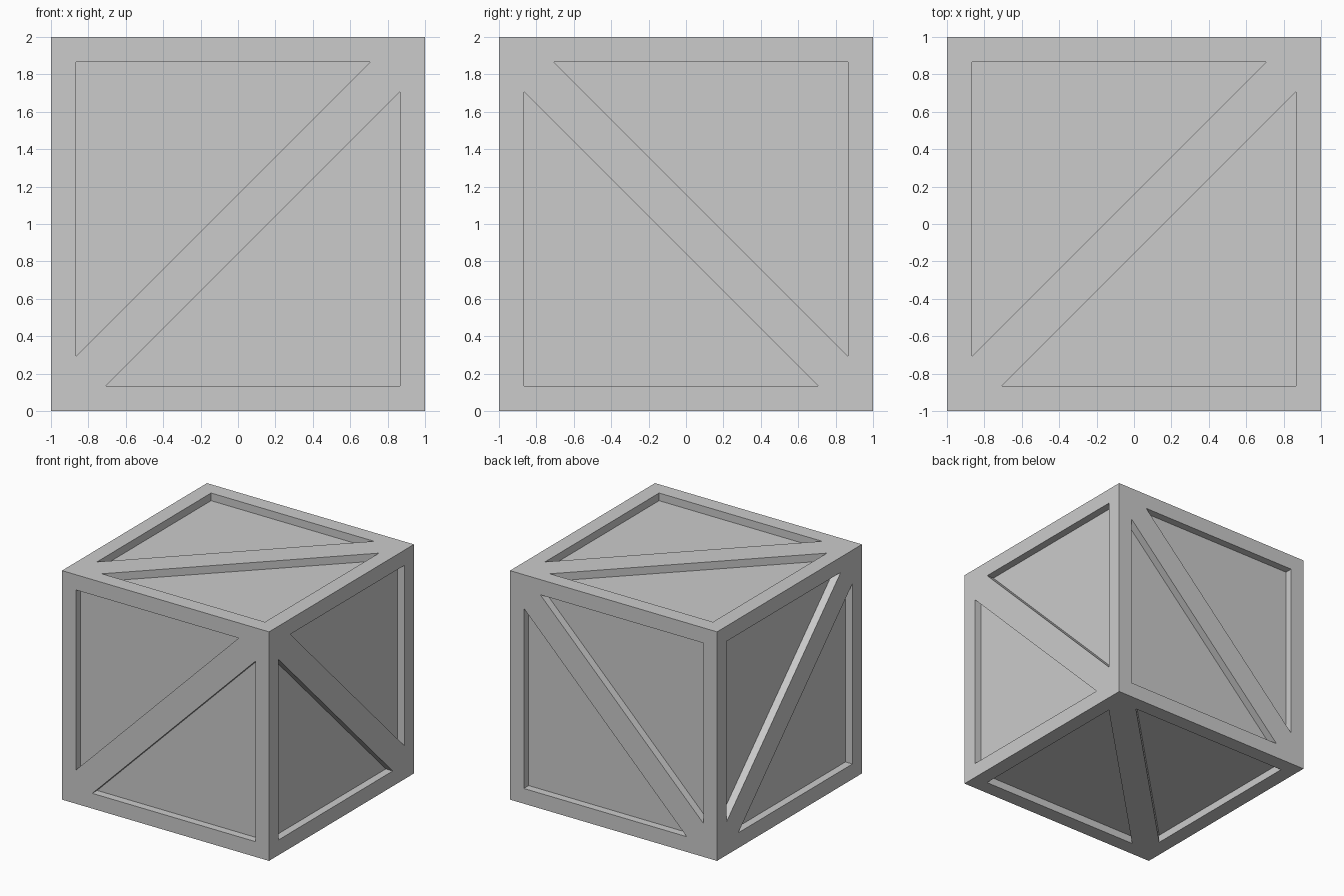
import bpy, bmesh
from mathutils import Matrix, Vector

if "Cube" in bpy.data.objects:
    bpy.data.objects.remove(bpy.data.objects["Cube"])

INNER = 0.867   # inner edge of the border
TIP = 0.707     # tip of each triangle beside the diagonal brace
DEPTH = 0.067   # recess depth

X, Y, Z = Vector((1, 0, 0)), Vector((0, 1, 0)), Vector((0, 0, 1))
# Local u, v axes of each side (outward = u x v); the brace runs along u = v
SIDES = [(X, Y), (Y, X), (X, Z), (Z, X), (-Z, Y), (Y, -Z)]

bm = bmesh.new()


def add_side(u, v):
    w = u.cross(v)

    def face(points):
        bm.faces.new([bm.verts.new(u * a + v * b + w * c + Z) for a, b, c in points])

    # Diagonal brace
    face([(-1, -1, 1), (-TIP, -INNER, 1), (INNER, TIP, 1),
          (1, 1, 1), (TIP, INNER, 1), (-INNER, -TIP, 1)])
    # Each half: two border strips and a sunken triangular panel
    for s in (1, -1):
        tri = [(-INNER * s, INNER * s), (-INNER * s, -TIP * s), (TIP * s, INNER * s)]
        a, q, p = [(x, y, 1) for x, y in tri]
        corner = (-s, s, 1)
        face([corner, a, p, (s, s, 1)])
        face([corner, (-s, -s, 1), q, a])
        low = [(x, y, 1 - DEPTH) for x, y in tri]
        face(low)
        top = [a, q, p]
        for i in range(3):
            j = (i + 1) % 3
            face([top[i], top[j], low[j], low[i]])


for u, v in SIDES:
    add_side(u, v)

# Weld the sides into one closed crate
bmesh.ops.remove_doubles(bm, verts=bm.verts, dist=0.0005)
bmesh.ops.recalc_face_normals(bm, faces=bm.faces)
mesh = bpy.data.meshes.new("crate")
bm.to_mesh(mesh)
bm.free()
crate = bpy.data.objects.new("crate", mesh)
bpy.context.collection.objects.link(crate)
